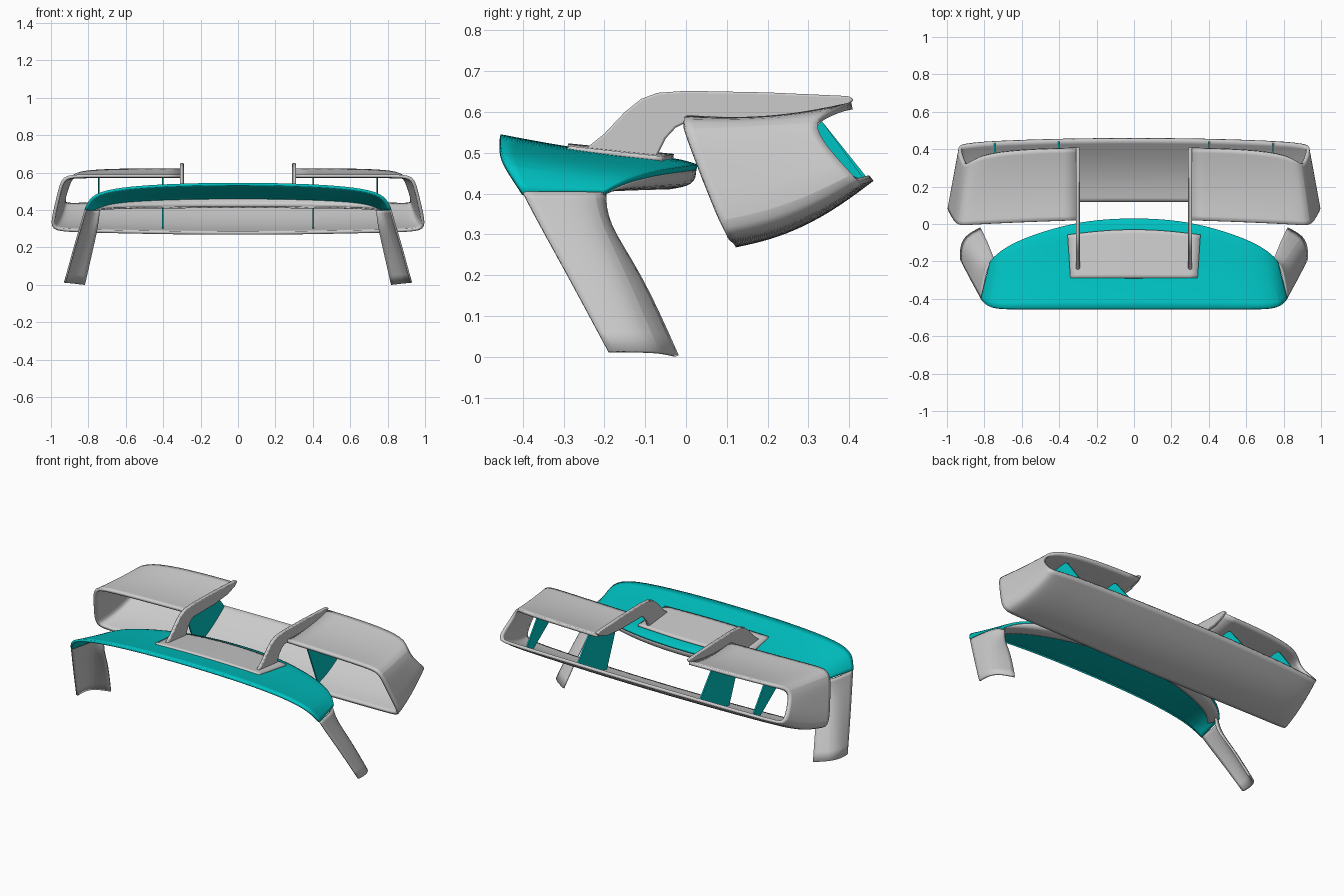
import bpy, bmesh

if "Cube" in bpy.data.objects:
    bpy.data.objects.remove(bpy.data.objects["Cube"])

teal = bpy.data.materials.new("teal")
teal.diffuse_color = (0.0, 0.55, 0.55, 1)
teal.use_nodes = True
teal.node_tree.nodes["Principled BSDF"].inputs["Base Color"].default_value = teal.diffuse_color


def finish(ob, mat=None, angle=0.6):
    if mat:
        ob.data.materials.append(mat)
    bpy.ops.object.select_all(action='DESELECT')
    ob.select_set(True)
    bpy.context.view_layer.objects.active = ob
    bpy.ops.object.shade_smooth_by_angle(angle=angle)


def new_object(name, bm):
    bmesh.ops.recalc_face_normals(bm, faces=bm.faces)
    me = bpy.data.meshes.new(name)
    bm.to_mesh(me)
    bm.free()
    ob = bpy.data.objects.new(name, me)
    bpy.context.collection.objects.link(ob)
    return ob


def both_sides(half):
    """Centre-out list of points -> full list from -x to +x."""
    return [(-x, y, z) for x, y, z in half[:0:-1]] + list(half)


def sheet(name, rows, thick, mat=None, mirror=False, levels=2):
    """Smooth thin shell through a grid of points."""
    bm = bmesh.new()
    vs = [[bm.verts.new(p) for p in r] for r in rows]
    for a, b in zip(vs, vs[1:]):
        for i in range(len(a) - 1):
            bm.faces.new((a[i], a[i + 1], b[i + 1], b[i]))
    ob = new_object(name, bm)
    if mirror:
        ob.modifiers.new("mirror", 'MIRROR').use_mirror_merge = False
    sub = ob.modifiers.new("smooth", 'SUBSURF')
    sub.levels = sub.render_levels = levels
    sub.boundary_smooth = 'PRESERVE_CORNERS'
    sol = ob.modifiers.new("thickness", 'SOLIDIFY')
    sol.thickness, sol.offset = thick, 0
    finish(ob, mat)
    return ob


def plate(name, profile, x, thick, mat=None, bevel=0):
    """Side profile (y, z) extruded along x and mirrored."""
    bm = bmesh.new()
    f = bm.faces.new([bm.verts.new((x - thick / 2, y, z)) for y, z in profile])
    ext = bmesh.ops.extrude_face_region(bm, geom=[f])
    vs = [g for g in ext['geom'] if isinstance(g, bmesh.types.BMVert)]
    bmesh.ops.translate(bm, verts=vs, vec=(thick, 0, 0))
    ob = new_object(name, bm)
    ob.modifiers.new("mirror", 'MIRROR')
    if bevel:
        b = ob.modifiers.new("bevel", 'BEVEL')
        b.width, b.segments = bevel, 2
    finish(ob, mat)


def lerp(a, b, t, dz=0):
    p = [u + (v - u) * t for u, v in zip(a, b)]
    return (p[0], p[1], p[2] + dz)


# roof visor: front edge to curved rear edge
front = [(0, -.456, .54), (.3, -.456, .536), (.55, -.456, .523), (.7, -.456, .502),
         (.785, -.445, .47), (.815, -.4, .4)]
rear = [(0, .032, .465), (.25, .018, .463), (.45, -.03, .457), (.62, -.09, .447),
        (.72, -.15, .43), (.765, -.2, .403)]
rows = []
for t, dz in ((0, 0), (.35, -.007), (.7, 0), (.9, .01), (1, 0)):
    rows.append(both_sides([lerp(a, b, t, dz * (1 - i / 5))
                            for i, (a, b) in enumerate(zip(front, rear))]))
sheet("roof_visor", rows, .014, teal)

# grey lip under the visor's rear edge
low = [(x, y - .008, .402 + (z - .403) * .35) for x, y, z in rear]
inner = [(x * .97, y - .07, .402 + (z - .403) * .2) for x, y, z in rear]
sheet("visor_under_lip", [both_sides([(x, y - .006, z - .006) for x, y, z in rear]),
                          both_sides(low), both_sides(inner)], .008)

# raised panel on the visor
rows = []
for t in (0, .33, .67, 1):
    w = .34 + .015 * t
    rows.append([(w * s, -.29 + t * (.262 - .03 * s * s), .517 - .026 * t - .007 * s * s)
                 for s in (-1, -.5, 0, .5, 1)])
sheet("visor_panel", rows, .014)

# side pillars, folded inwards at the rear
pillar = [(.403, (.815, -.4), (.802, -.3), (.782, -.215), (.74, -.2)),
          (.33, (.835, -.362), (.825, -.27), (.80, -.205), (.745, -.2)),
          (.2, (.875, -.29), (.87, -.2), (.848, -.145), (.775, -.11)),
          (.012, (.925, -.19), (.928, -.13), (.905, -.065), (.82, -.022))]
rows = [[(x, y, z) for x, y in pts] for z, *pts in pillar]
rows[-1][-1] = (.82, -.022, .002)
sheet("side_pillar", rows, .01, mirror=True)

# rear wing: top plates, end plates and lower plane in one sweep (front, rear, sag)
path = [((0, .12, .275), (0, .456, .438), .03),
        ((.4, .12, .279), (.4, .452, .438), .03),
        ((.82, .113, .288), (.8, .438, .434), .028),
        ((.965, .103, .294), (.9, .425, .43), .025),
        ((1.0, .09, .315), (.94, .415, .437), .02),
        ((.965, .035, .45), (.915, .345, .51), 0),
        ((.94, -.01, .572), (.895, .305, .575), 0),
        ((.885, -.004, .583), (.84, .37, .606), .014),
        ((.6, .01, .583), (.6, .4, .615), .0175),
        ((.305, .02, .583), (.305, .407, .615), .0175)]
rows = []
for t in (0, .25, .5, .75, 1):
    rows.append(both_sides([lerp(a, b, t, -s * 4 * t * (1 - t)) for a, b, s in path]))
sheet("rear_wing", rows, .017)

# swan-neck struts from panel to wing
plate("swan_neck_strut",
      [(-.255, .503), (-.2, .547), (-.15, .60), (-.11, .632), (-.07, .647), (0, .652),
       (.2, .648), (.4, .639), (.412, .63), (.385, .607), (.32, .585), (.2, .574),
       (0, .574), (-.025, .562), (-.05, .535), (-.072, .49), (-.16, .495)],
      .3, .02, bevel=.005)

# teal fins between the wing planes
plate("inner_fin", [(.06, .58), (.32, .585), (.335, .575), (.443, .44), (.32, .343),
                    (.18, .285)], .402, .008, teal)
plate("outer_fin", [(.13, .58), (.32, .585), (.335, .575), (.437, .435), (.39, .395)],
      .745, .008, teal)
